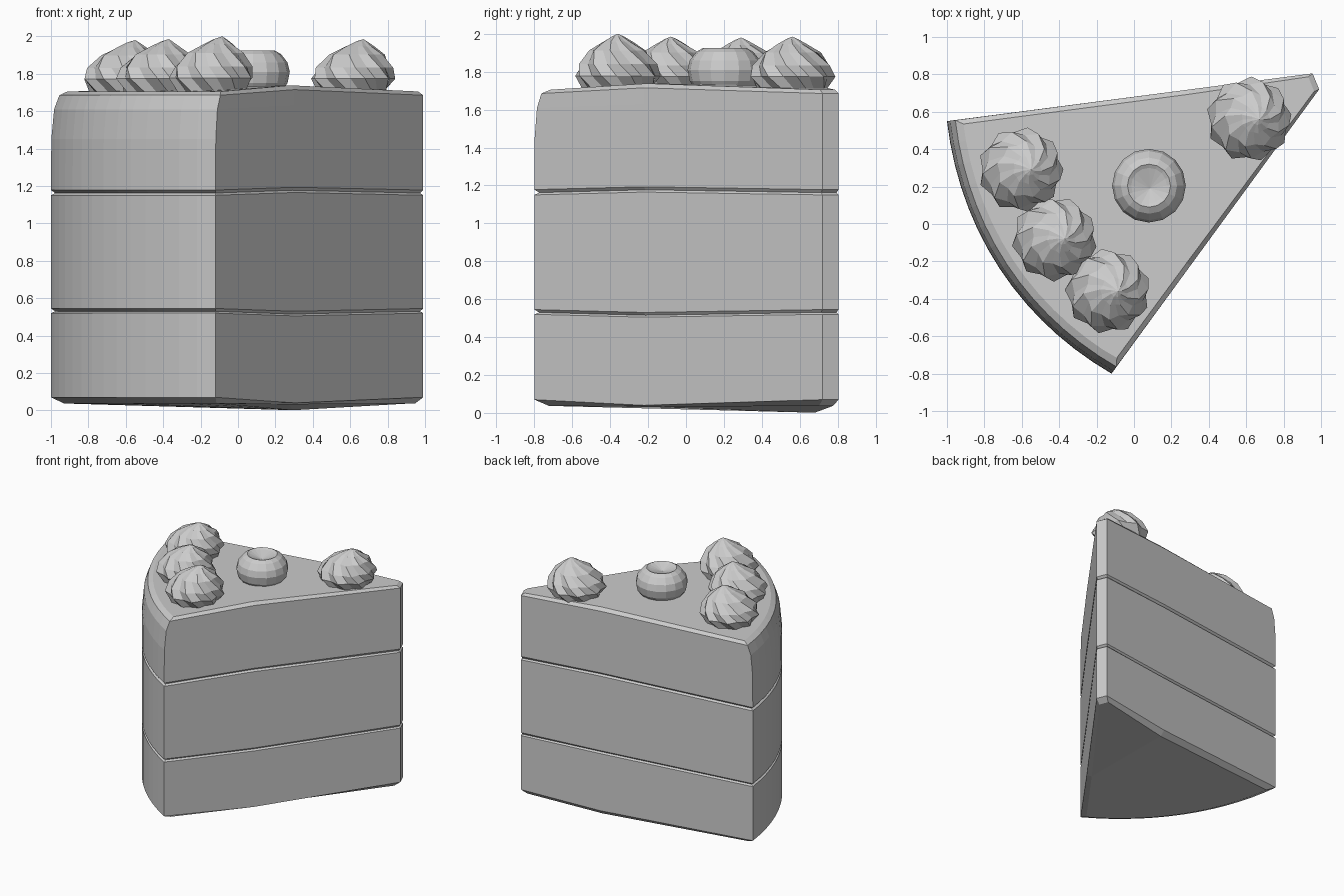
import bpy, bmesh
from math import sin, cos, pi, atan2
from mathutils import Vector

if "Cube" in bpy.data.objects:
    bpy.data.objects.remove(bpy.data.objects["Cube"])

V = Vector
A, B = V((-1.0, 0.55)), V((-0.12, -0.80))       # ends of the rounded side
T1, T2 = V((0.955, 0.805)), V((0.99, 0.72))     # blunt tip
C = V((0.97, 0.77))                             # centre of the arc
N = 14                                          # arc segments


def outline(arc_in, side_in):
    """Wedge outline, pulled in on the arc and on the cut sides."""
    u1, u2 = (T1 - A).normalized(), (T2 - B).normalized()
    n1, n2 = V((u1.y, -u1.x)), V((-u2.y, u2.x))
    a0 = atan2(A.y - C.y, A.x - C.x) % (2 * pi)
    a1 = atan2(B.y - C.y, B.x - C.x) % (2 * pi)
    r0, r1 = (A - C).length, (B - C).length
    pts = []
    for i in range(N + 1):
        t = i / N
        a = a0 + (a1 - a0) * t
        r = r0 + (r1 - r0) * t + 0.02 * sin(pi * t) - arc_in
        p = C + V((cos(a), sin(a))) * r
        if i == 0:
            p += n1 * side_in
        if i == N:
            p += n2 * side_in
        pts.append(p)
    pts.append(B.lerp(T2, 0.38) + n2 * side_in)
    pts.append(T2 + n2 * side_in * 0.6 - u2 * side_in)
    pts.append(T1 + n1 * side_in * 0.6 - u1 * side_in)
    pts.append(A.lerp(T1, 0.66) + n1 * side_in)
    return pts


def finish(bm, name):
    bmesh.ops.recalc_face_normals(bm, faces=bm.faces)
    me = bpy.data.meshes.new(name)
    bm.to_mesh(me)
    bm.free()
    ob = bpy.data.objects.new(name, me)
    bpy.context.collection.objects.link(ob)
    return ob


def bridge(bm, rings):
    for lo, hi in zip(rings, rings[1:]):
        n = len(lo)
        for i in range(n):
            j = (i + 1) % n
            bm.faces.new((lo[i], lo[j], hi[j], hi[i]))


# Cake wedge: z, arc inset, side inset, lift of right / back mid points
levels = [
    (0.037, 0.065, 0.04, -0.005, -0.036),
    (0.07, 0, 0, -0.03, -0.03),
    (0.52, 0, 0, -0.015, -0.005),
    (0.53, 0.02, 0.015, -0.015, -0.005),
    (0.545, 0, 0, -0.015, -0.005),
    (1.15, 0, 0, 0.015, 0.01),
    (1.162, 0.02, 0.015, 0.015, 0.01),
    (1.178, 0, 0, 0.015, 0.01),
    (1.45, 0.002, 0, 0.01, 0.01),
    (1.61, 0.017, 0, 0.02, 0.01),
    (1.685, 0.045, 0, 0.03, 0.015),
    (1.705, 0.085, 0.025, 0.033, 0.02),
]
bm = bmesh.new()
rings = []
for z, ai, si, lift_r, lift_b in levels:
    ring = []
    for k, p in enumerate(outline(ai, si)):
        dz = lift_r if k == N + 1 else lift_b if k == N + 4 else 0
        ring.append(bm.verts.new((p.x, p.y, z + dz)))
    rings.append(ring)
bridge(bm, rings)
for r in (rings[0], rings[-1]):
    bm.faces.new(r[:N + 2] + [r[N + 4]])
    bm.faces.new(r[N + 1:])
finish(bm, "cake_slice")


# Piped cream dollops: twisted lobed rings rising to an off-centre peak
def dollop(name, x, y, top, turn):
    prof = [(0.175, 0.0), (0.218, 0.075), (0.20, 0.135), (0.145, 0.205),
            (0.075, 0.25), (0.03, 0.277)]
    n, base = 18, 1.70
    k = (top - base) / 0.29
    bm = bmesh.new()
    rings = []
    for r, h in prof:
        t = h / 0.29
        ring = []
        for i in range(n):
            a = 2 * pi * i / n + turn - 1.3 * t
            rr = r * (1.05 if i % 2 else 0.93)
            ring.append(bm.verts.new((x + 0.055 * t * t + rr * cos(a),
                                      y + rr * sin(a), base + h * k)))
        rings.append(ring)
    bridge(bm, rings)
    bm.faces.new(rings[0])
    tip = bm.verts.new((x + 0.06, y, top))
    for i in range(n):
        bm.faces.new((rings[-1][i], rings[-1][(i + 1) % n], tip))
    finish(bm, name)


for i, (x, y, top) in enumerate([(-0.61, 0.29, 1.98), (-0.43, -0.08, 1.985),
                                 (-0.145, -0.36, 2.0), (0.61, 0.56, 1.985)]):
    dollop(f"cream_dollop_{i + 1}", x, y, top, 0.5 * i)

# Berry with a dished top
bm = bmesh.new()
rings = []
for r, z in [(0.15, 1.70), (0.185, 1.75), (0.197, 1.81), (0.185, 1.86),
             (0.15, 1.905), (0.115, 1.925), (0.095, 1.915)]:
    rings.append([bm.verts.new((0.08 + r * cos(2 * pi * i / 16),
                                0.205 + r * sin(2 * pi * i / 16), z)) for i in range(16)])
bridge(bm, rings)
bm.faces.new(rings[0])
mid = bm.verts.new((0.085, 0.19, 1.885))
for i in range(16):
    bm.faces.new((rings[-1][i], rings[-1][(i + 1) % 16], mid))
finish(bm, "berry")
